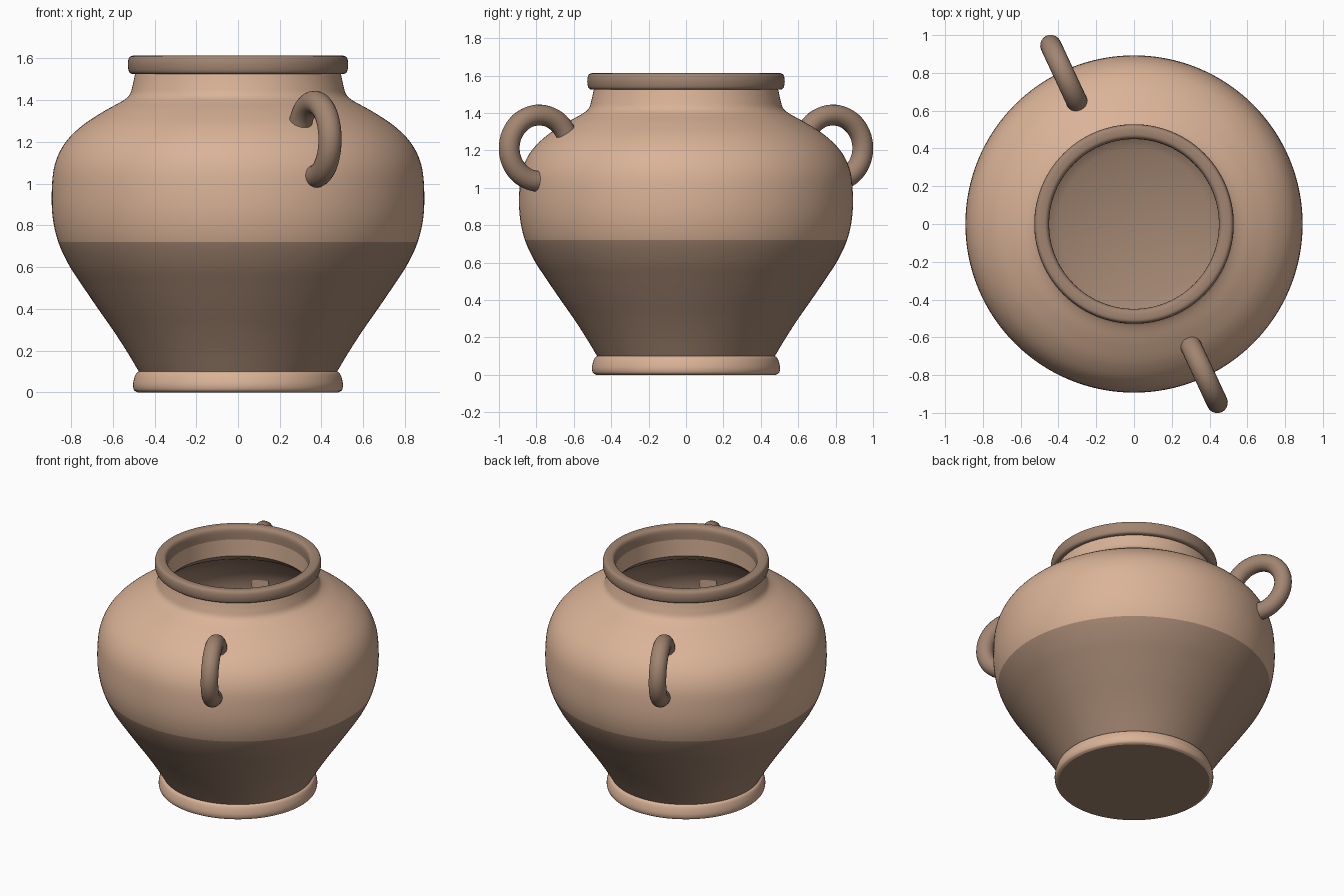
import bpy, bmesh
from math import sin, cos, pi, radians
from mathutils import Vector

if "Cube" in bpy.data.objects:
    bpy.data.objects.remove(bpy.data.objects["Cube"])

SIDES = 128


def material(name, color):
    m = bpy.data.materials.new(name)
    m.diffuse_color = (*color, 1)
    m.use_nodes = True
    m.node_tree.nodes["Principled BSDF"].inputs["Base Color"].default_value = m.diffuse_color
    return m


tan_clay = material("tan_clay", (0.70, 0.45, 0.31))
brown_clay = material("brown_clay", (0.36, 0.235, 0.165))


def smooth_curve(pts, n):
    """Catmull-Rom curve through the (radius, z) points."""
    if n == 1:
        return [Vector(p) for p in pts]
    p = [Vector(q) for q in pts]
    p = [2 * p[0] - p[1]] + p + [2 * p[-1] - p[-2]]
    out = []
    for i in range(1, len(p) - 2):
        a, b, c, d = p[i - 1:i + 3]
        for k in range(n):
            t = k / n
            out.append(0.5 * (2 * b + (c - a) * t + (2 * a - 5 * b + 4 * c - d) * t * t
                              + (3 * b - a - 3 * c + d) * t ** 3))
    return out + [p[-2]]


def finish(name, bm, mats):
    mesh = bpy.data.meshes.new(name)
    bm.to_mesh(mesh)
    bm.free()
    for m in mats:
        mesh.materials.append(m)
    ob = bpy.data.objects.new(name, mesh)
    bpy.context.collection.objects.link(ob)
    bpy.ops.object.select_all(action='DESELECT')
    ob.select_set(True)
    bpy.context.view_layer.objects.active = ob
    bpy.ops.object.shade_smooth_by_angle(angle=radians(40))
    return ob


def lathe(name, pts, mats, n=6, split=None):
    """Spin a profile round z; faces above `split` take the second material."""
    bm = bmesh.new()
    rings = []
    for r, z in smooth_curve(pts, n):
        rings.append([bm.verts.new((r * cos(2 * pi * k / SIDES), r * sin(2 * pi * k / SIDES), z))
                      for k in range(SIDES)])
    for a, b in zip(rings, rings[1:]):
        for k in range(SIDES):
            j = (k + 1) % SIDES
            f = bm.faces.new((a[k], a[j], b[j], b[k]))
            if split and f.calc_center_median().z > split:
                f.material_index = 1
    bmesh.ops.remove_doubles(bm, verts=bm.verts, dist=1e-5)
    return finish(name, bm, mats)


def handle(name, angle):
    """Ring-shaped loop whose two ends sink into the wall."""
    bm = bmesh.new()
    out, up = Vector((cos(angle), sin(angle), 0)), Vector((0, 0, 1))
    side = out.cross(up)
    centre = out * 0.866 + up * 1.212
    steps, n, rings = 40, 20, []
    for i in range(steps + 1):
        t = radians(-108 + 266 * i / steps)
        d = out * cos(t) + up * sin(t)
        rings.append([bm.verts.new(centre + d * (0.177 + 0.056 * cos(2 * pi * k / n))
                                   + side * 0.056 * sin(2 * pi * k / n)) for k in range(n)])
    for a, b in zip(rings, rings[1:]):
        for k in range(n):
            j = (k + 1) % n
            bm.faces.new((a[k], a[j], b[j], b[k]))
    bm.faces.new(rings[0])
    bm.faces.new(rings[-1])
    bmesh.ops.recalc_face_normals(bm, faces=bm.faces)
    return finish(name, bm, [brown_clay])


# Foot: flat underside and rounded ring
lathe("underside", [(0, 0), (0.48, 0)], [brown_clay], 1)
lathe("foot", [(0.48, 0), (0.497, 0.01), (0.503, 0.035), (0.498, 0.065), (0.488, 0.09),
               (0.475, 0.10)], [tan_clay], 4)

# Body: brown below, tan above z = 0.72
lathe("body", [(0.475, 0.10), (0.535, 0.2), (0.60, 0.3), (0.67, 0.4), (0.745, 0.51),
               (0.81, 0.61), (0.861, 0.72), (0.888, 0.84), (0.892, 0.97), (0.878, 1.09),
               (0.832, 1.19), (0.75, 1.275), (0.645, 1.345), (0.555, 1.395),
               (0.52, 1.425), (0.505, 1.47), (0.492, 1.53)],
      [brown_clay, tan_clay], 6, 0.72)

# Rolled rim
lathe("rim", [(0.485, 1.525), (0.51, 1.526), (0.523, 1.538), (0.528, 1.57), (0.523, 1.60),
              (0.508, 1.612), (0.475, 1.612), (0.458, 1.603), (0.45, 1.58), (0.45, 1.525)],
      [brown_clay], 4)

# Inside of the neck and hollow interior
lathe("inner_neck", [(0.45, 1.525), (0.45, 1.41)], [tan_clay], 1)
lathe("interior", [(0.45, 1.41), (0.49, 1.37), (0.61, 1.30), (0.74, 1.205), (0.815, 1.09),
                   (0.83, 0.95), (0.80, 0.74), (0.70, 0.53), (0.57, 0.33), (0.45, 0.13)],
      [brown_clay], 5)
lathe("inner_floor", [(0.45, 0.13), (0.40, 0.10), (0, 0.10)], [brown_clay], 1)

# Two opposite handles
for i, a in enumerate((-65, 115)):
    handle(f"handle_{i + 1}", radians(a))
